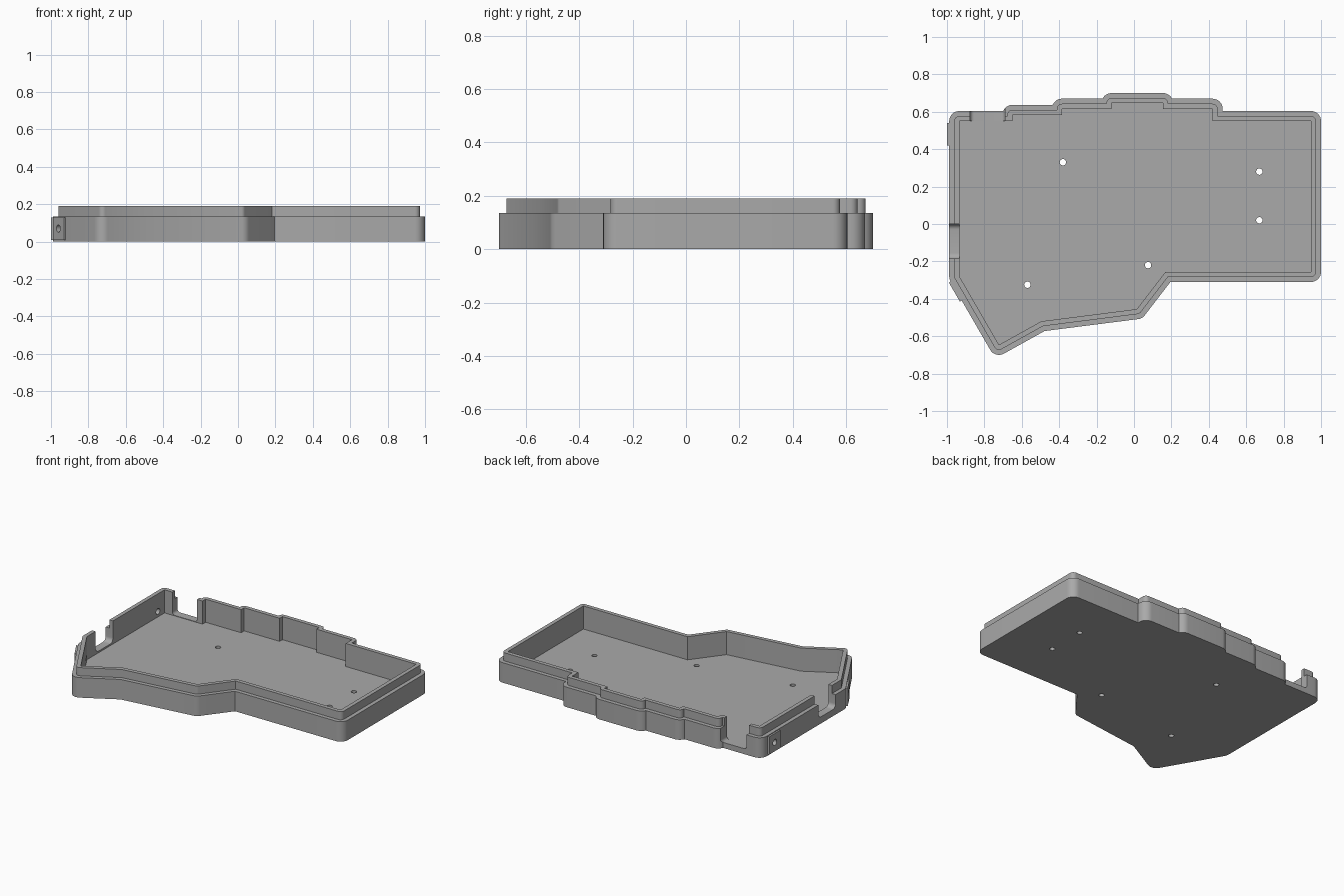
import bpy, bmesh, math
from mathutils import Vector, Matrix

cube = bpy.data.objects.get("Cube")
if cube:
    bpy.data.objects.remove(cube)

grey = bpy.data.materials.new("grey_plastic")
grey.use_nodes = True
grey.diffuse_color = (0.4, 0.4, 0.4, 1)
grey.node_tree.nodes["Principled BSDF"].inputs["Base Color"].default_value = (0.4, 0.4, 0.4, 1)

STEP, TOP, FLOOR, RIM = 0.135, 0.19, 0.034, 0.027

# Inner cavity outline, counter-clockwise
OUTLINE = [Vector(p) for p in (
    (0.168, -0.256), (0.946, -0.256), (0.946, 0.55), (0.42, 0.55), (0.42, 0.616),
    (0.155, 0.616), (0.155, 0.646), (-0.12, 0.646), (-0.12, 0.616), (-0.385, 0.616),
    (-0.385, 0.583), (-0.65, 0.583), (-0.65, 0.55), (-0.934, 0.55),
    (-0.934, -0.279), (-0.722, -0.646), (-0.495, -0.52), (0.015, -0.455))]


def offset(d, segs=8):
    """Grow the outline by d, with round outer corners and mitred inner ones."""
    n = len(OUTLINE)
    edge = [(OUTLINE[(i + 1) % n] - OUTLINE[i]) for i in range(n)]
    normal = [Vector((e.y, -e.x)).normalized() for e in edge]
    convex = [edge[i - 1].cross(edge[i]) > 0 for i in range(n)]
    groups = []
    for i, p in enumerate(OUTLINE):
        a, b = normal[i - 1], normal[i]
        if not convex[i]:
            groups.append([p + (a + b) * d / (1 + a.dot(b))])
            continue
        start = math.atan2(a.y, a.x)
        end = start + math.acos(max(-1, min(1, a.dot(b))))
        # Trim the arc where a short step runs into the neighbouring wall
        before, after = edge[i - 1].length, edge[i].length
        if not convex[i - 1] and before < d:
            start += math.asin((d - before) / d)
        if not convex[(i + 1) % n] and after < d:
            end -= math.asin((d - after) / d)
        angles = [start + (end - start) * k / segs for k in range(segs + 1)]
        groups.append([p + d * Vector((math.cos(t), math.sin(t))) for t in angles])
    for i in range(n):
        if not convex[i]:
            if edge[i - 1].length < d:
                groups[i] = [groups[i - 1][-1]]
            elif edge[i].length < d:
                groups[i] = [groups[(i + 1) % n][0]]
    return [p for g in groups for p in g]


def finish(name, bm):
    bmesh.ops.recalc_face_normals(bm, faces=bm.faces)
    mesh = bpy.data.meshes.new(name)
    bm.to_mesh(mesh)
    bm.free()
    mesh.materials.append(grey)
    obj = bpy.data.objects.new(name, mesh)
    bpy.context.collection.objects.link(obj)
    return obj


def box(name, center, size, angle=0, round_axis=None, radius=0.03):
    """Box turned about z, optionally rounded along one local axis."""
    bm = bmesh.new()
    bmesh.ops.create_cube(bm, size=1, matrix=Matrix.Diagonal((*size, 1)))
    if round_axis is not None:
        along = [e for e in bm.edges
                 if abs((e.verts[0].co - e.verts[1].co)[round_axis]) > 1e-4
                 and e.verts[0].co.z < 0]
        bmesh.ops.bevel(bm, geom=along, offset=radius, segments=6,
                        profile=0.5, affect='EDGES')
    bm.transform(Matrix.Translation(center) @ Matrix.Rotation(angle, 4, 'Z'))
    return finish(name, bm)


def rod(name, center, radius, length, axis):
    bm = bmesh.new()
    turn = Vector(axis).to_track_quat('Z', 'Y').to_matrix().to_4x4()
    bmesh.ops.create_cone(bm, cap_ends=True, segments=24, radius1=radius, radius2=radius,
                          depth=length, matrix=Matrix.Translation(center) @ turn)
    return finish(name, bm)


def combine(target, tool, operation):
    mod = target.modifiers.new(tool.name, 'BOOLEAN')
    mod.object, mod.operation, mod.solver = tool, operation, 'EXACT'
    bpy.context.view_layer.objects.active = target
    bpy.ops.object.modifier_apply(modifier=mod.name)
    bpy.data.objects.remove(tool)


# Tray: stepped wall and floor as one skin of stacked rings
bm = bmesh.new()
rings = []
for d, z in ((2 * RIM, 0), (2 * RIM, STEP), (RIM, STEP), (RIM, TOP), (0, TOP), (0, FLOOR)):
    rings.append([bm.verts.new((p.x, p.y, z)) for p in offset(d)])
for low, high in zip(rings, rings[1:]):
    for i in range(len(low)):
        bm.faces.new((low[i - 1], low[i], high[i], high[i - 1]))
bm.faces.new(rings[0])
bm.faces.new(rings[-1])
bmesh.ops.remove_doubles(bm, verts=bm.verts, dist=0.0002)
tray = finish("case_tray", bm)

# Side pads with a round port and a pocket behind it
for wall, angle in (((-0.988, 0.48), math.pi), ((-0.95, -0.358), math.radians(210))):
    out = Vector((math.cos(angle), math.sin(angle), 0))
    mid = Vector((*wall, 0.07))
    combine(tray, box("port_pad", mid - out * 0.004, (0.032, 0.118, 0.12), angle), 'UNION')
    pocket_mid = mid - out * 0.054 + Vector((0, 0, 0.005))
    combine(tray, box("port_pocket", pocket_mid, (0.06, 0.09, 0.08), angle), 'DIFFERENCE')
    combine(tray, rod("port_hole", mid, 0.02, 0.12, out), 'DIFFERENCE')

# Cable notches in the back and right walls
combine(tray, box("back_notch", (-0.783, 0.6, 0.187), (0.185, 0.12, 0.3), 0, 1, 0.02), 'DIFFERENCE')
combine(tray, box("side_notch", (-0.98, -0.093, 0.195), (0.12, 0.185, 0.3), 0, 0), 'DIFFERENCE')

# Screw holes through the floor
for x, y in ((-0.38, 0.33), (0.67, 0.28), (0.67, 0.02), (0.075, -0.22), (-0.57, -0.325)):
    combine(tray, rod("screw_hole", (x, y, 0), 0.017, 0.2, (0, 0, 1)), 'DIFFERENCE')

bpy.ops.object.select_all(action='DESELECT')
tray.select_set(True)
bpy.context.view_layer.objects.active = tray
bpy.ops.object.shade_smooth_by_angle(angle=math.radians(30))
